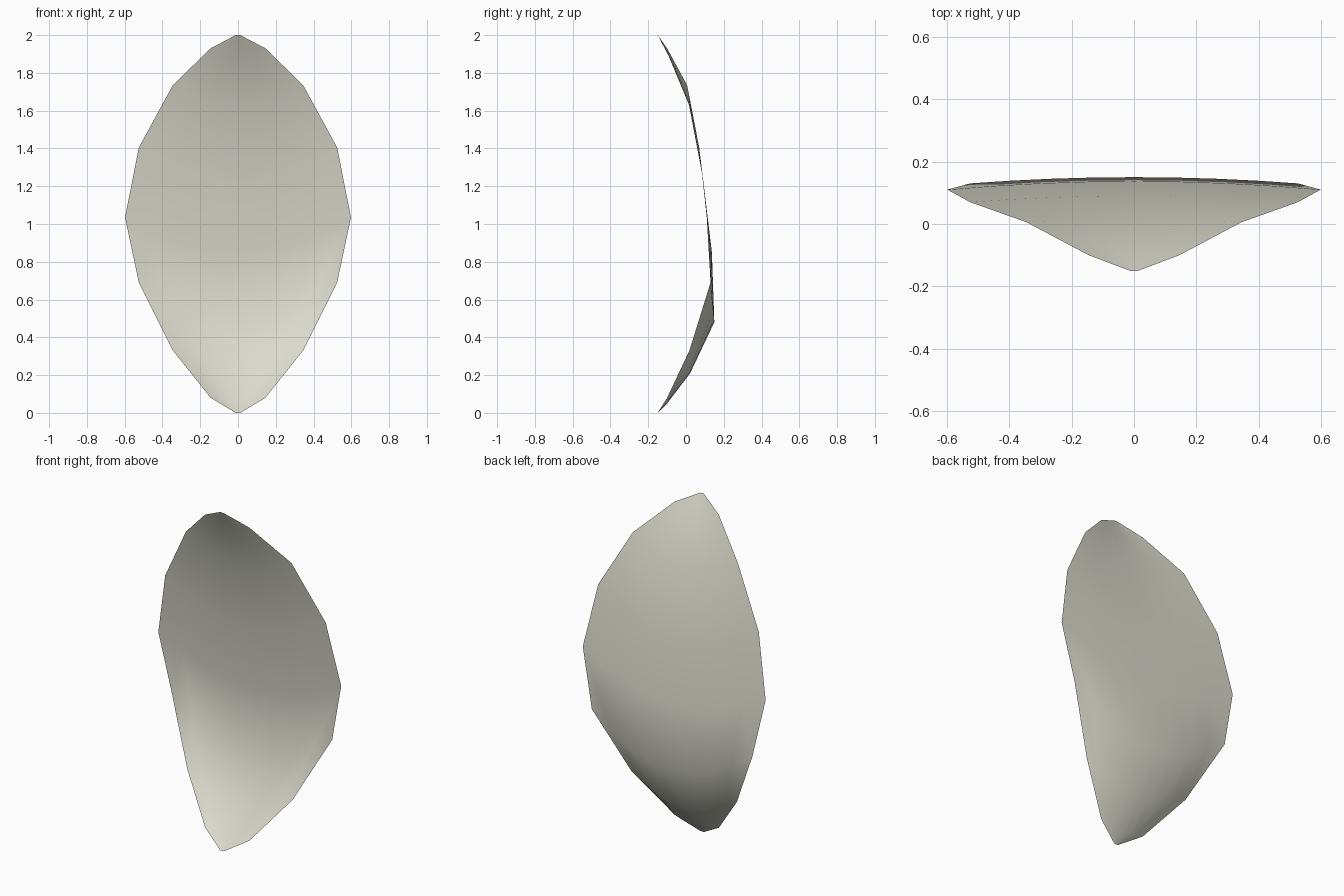
import bpy, bmesh

if "Cube" in bpy.data.objects:
    bpy.data.objects.remove(bpy.data.objects["Cube"])

# Rows from bottom to top: half width, edge y, edge z, centre y, centre z
ROWS = [
    (0.012, -0.150, 0.00, -0.150, 0.00),
    (0.145, -0.100, 0.08, -0.100, 0.05),
    (0.345, 0.018, 0.33, 0.022, 0.21),
    (0.525, 0.130, 0.69, 0.150, 0.48),
    (0.598, 0.110, 1.035, 0.137, 0.85),
    (0.525, 0.070, 1.405, 0.090, 1.24),
    (0.345, 0.006, 1.735, 0.016, 1.63),
    (0.145, -0.100, 1.93, -0.092, 1.89),
    (0.012, -0.150, 2.00, -0.150, 2.00),
]
COLS = 8

mat = bpy.data.materials.new("pale stone grey")
mat.diffuse_color = (0.70, 0.70, 0.61, 1)
mat.use_nodes = True
mat.node_tree.nodes["Principled BSDF"].inputs["Base Color"].default_value = mat.diffuse_color

# Curved leaf-shaped sheet, each row bowing down and back at its middle
bm = bmesh.new()
grid = []
for w, ey, ez, cy, cz in ROWS:
    row = []
    for i in range(COLS + 1):
        u = 2 * i / COLS - 1
        row.append(bm.verts.new((u * w, cy + (ey - cy) * u * u, cz + (ez - cz) * u * u)))
    grid.append(row)
for a, b in zip(grid, grid[1:]):
    for i in range(COLS):
        bm.faces.new((a[i], a[i + 1], b[i + 1], b[i])).smooth = True

mesh = bpy.data.meshes.new("curved_petal")
bm.to_mesh(mesh)
bm.free()
mesh.materials.append(mat)
bpy.context.collection.objects.link(bpy.data.objects.new("curved_petal", mesh))
